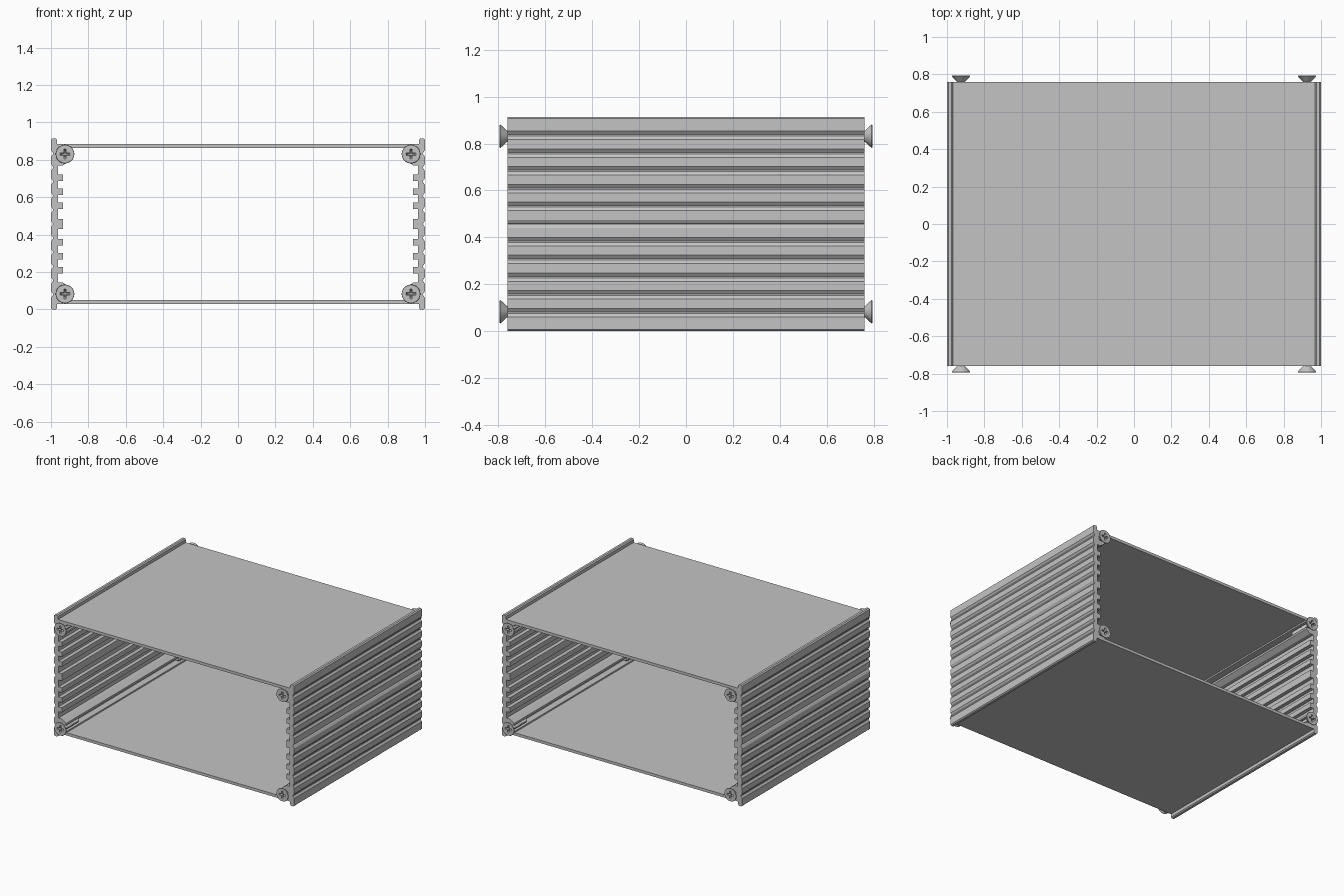
import bpy, bmesh, math

cube = bpy.data.objects.get("Cube")
if cube:
    bpy.data.objects.remove(cube, do_unlink=True)

MID = 0.457        # half height of the case
DEPTH = 0.76       # half depth of the case
SCREW_X, SCREW_H = 0.925, 0.374

grey = bpy.data.materials.new("light grey aluminium")
grey.use_nodes = True
colour = (0.55, 0.55, 0.55, 1)
grey.diffuse_color = colour
grey.node_tree.nodes["Principled BSDF"].inputs["Base Color"].default_value = colour


def finish(bm, name):
    bmesh.ops.recalc_face_normals(bm, faces=bm.faces)
    mesh = bpy.data.meshes.new(name)
    bm.to_mesh(mesh)
    bm.free()
    mesh.materials.append(grey)
    obj = bpy.data.objects.new(name, mesh)
    bpy.context.collection.objects.link(obj)
    return obj


def extrusion(name, points, y0, y1, end_scale=1.0):
    """Prism along y from a closed (x, z) outline."""
    bm = bmesh.new()
    a = [bm.verts.new((x, y0, z)) for x, z in points]
    b = [bm.verts.new((x * end_scale, y1, z * end_scale)) for x, z in points]
    bm.faces.new(a)
    bm.faces.new(b[::-1])
    n = len(points)
    for i in range(n):
        j = (i + 1) % n
        bm.faces.new((a[i], b[i], b[j], a[j]))
    return finish(bm, name)


def lathe(name, profile, sides=32):
    """Revolve (y, radius) points about the y axis."""
    bm = bmesh.new()
    rings = []
    for y, r in profile:
        if r == 0:
            rings.append([bm.verts.new((0, y, 0))] * sides)
        else:
            rings.append([bm.verts.new((r * math.cos(t), y, r * math.sin(t)))
                          for t in (2 * math.pi * i / sides for i in range(sides))])
    for p, q in zip(rings, rings[1:]):
        for i in range(sides):
            j = (i + 1) % sides
            bm.faces.new(list(dict.fromkeys((p[i], q[i], q[j], p[j]))))
    return finish(bm, name)


# Half of a side rail, as (x, height above the middle)
rail = [(0.985, 0), (0.991, 0.004), (1.0, 0.018)]
for k in range(1, 6):                      # shallow grooves outside
    g = 0.0755 * k
    rail += [(1.0, g - 0.018), (0.989, g - 0.003), (0.989, g + 0.003), (1.0, g + 0.018)]
rail += [(1.0, 0.450), (0.992, MID), (0.975, MID), (0.967, 0.450), (0.967, 0.406)]
# screw channel, open towards the inside
rail += [(0.895, 0.406), (0.895, 0.395), (0.945, 0.395), (0.951, SCREW_H),
         (0.945, 0.353), (0.90, 0.353), (0.90, 0.338), (0.935, 0.314), (0.963, 0.314)]
for h in (0.247, 0.172, 0.097):            # square ribs inside
    rail += [(0.963, h + 0.018), (0.935, h + 0.018), (0.935, h - 0.018), (0.963, h - 0.018)]
rail += [(0.963, 0.027), (0.935, 0.027), (0.935, 0)]

for sx, side in ((1, "left"), (-1, "right")):
    for sz, level in ((1, "upper"), (-1, "lower")):
        extrusion(f"{side}_{level}_rail", [(sx * x, MID + sz * h) for x, h in rail],
                  -DEPTH, DEPTH)

# Top and bottom panels
for name, z0, z1 in (("top_panel", 0.863, 0.884), ("bottom_panel", 0.030, 0.051)):
    extrusion(name, [(-0.967, z0), (0.967, z0), (0.967, z1), (-0.967, z1)], -DEPTH, DEPTH)

# Countersunk screw with a threaded shank, head towards -y
profile = [(-0.035, 0), (-0.035, 0.048), (-0.031, 0.05), (0.0, 0.022)]
for i in range(14):
    profile += [(0.006 + 0.011 * i, 0.017), (0.0115 + 0.011 * i, 0.023)]
profile += [(0.165, 0.014), (0.165, 0)]
screw = lathe("front_left_upper_screw", profile)

# Cross recess in the head
L, W = 0.030, 0.007
arm = [(L, -W), (L, W), (W, W)]
cross = []
for q in range(4):
    c, s = round(math.cos(q * math.pi / 2)), round(math.sin(q * math.pi / 2))
    cross += [(c * x - s * z, s * x + c * z) for x, z in arm]
cutter = extrusion("recess_cutter", cross, -0.040, -0.012, 0.55)
cutter.hide_render = True
cut = screw.modifiers.new("recess", 'BOOLEAN')
cut.operation = 'DIFFERENCE'
cut.solver = 'EXACT'
cut.object = cutter
bpy.ops.object.select_all(action='DESELECT')
screw.select_set(True)
bpy.context.view_layer.objects.active = screw
bpy.ops.object.modifier_apply(modifier=cut.name)
bpy.ops.object.shade_smooth_by_angle(angle=math.radians(30))
bpy.data.objects.remove(cutter, do_unlink=True)

# Place one screw at every corner, front and back
for sy, end in ((-1, "front"), (1, "back")):
    for sx, side in ((1, "left"), (-1, "right")):
        for sz, level in ((1, "upper"), (-1, "lower")):
            name = f"{end}_{side}_{level}_screw"
            obj = screw
            if name != screw.name:
                obj = screw.copy()
                obj.name = name
                bpy.context.collection.objects.link(obj)
            obj.location = (sx * SCREW_X, sy * DEPTH, MID + sz * SCREW_H)
            obj.rotation_euler = (0, 0, math.pi if sy > 0 else 0)
